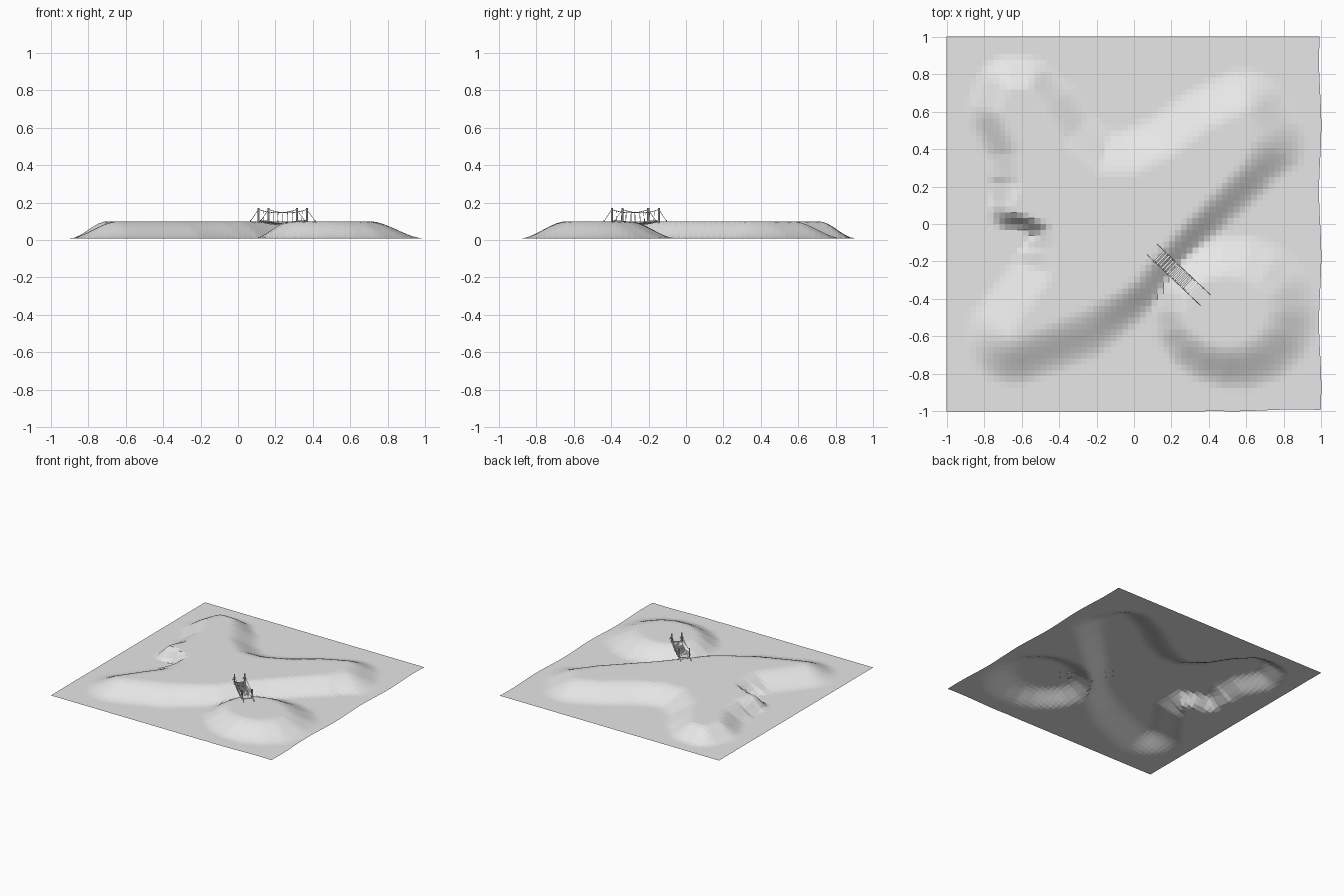
import bpy, bmesh, math
from mathutils import Vector

if "Cube" in bpy.data.objects:
    bpy.data.objects.remove(bpy.data.objects["Cube"])


def material(name, rgb):
    m = bpy.data.materials.new(name)
    m.diffuse_color = (*rgb, 1)
    m.use_nodes = True
    m.node_tree.nodes["Principled BSDF"].inputs["Base Color"].default_value = m.diffuse_color
    return m


GREY = material("plain grey", (0.8, 0.8, 0.8))


def make_object(name, bm):
    me = bpy.data.meshes.new(name)
    bm.to_mesh(me)
    bm.free()
    me.materials.append(GREY)
    ob = bpy.data.objects.new(name, me)
    bpy.context.collection.objects.link(ob)
    return ob


# Plateau rims: (x, y, slope width at that corner)
MAIN = [(-.64, -.60, .27), (-.3, -.46, .28), (-.1, -.36, .22), (0, -.29, .2), (.1, -.17, .18),
        (.25, 0, .18), (.57, .33, .22), (.63, .45, .3), (.58, .57, .27), (.42, .5, .26),
        (.2, .34, .27), (0, .25, .27), (-.2, .25, .26), (-.4, .42, .25), (-.5, .6, .23),
        (-.57, .71, .19), (-.66, .71, .2), (-.7, .6, .2), (-.6, .4, .2), (-.58, .2, .22),
        (-.66, .08, .12), (-.58, .05, .08), (-.44, .0, .12), (-.4, -.12, .25), (-.41, -.28, .25),
        (-.54, -.45, .25)]
HILL = [(.49 + .21 * math.cos(a), -.47 + .17 * math.sin(a), .25 + .05 * math.cos(a))
        for a in (i * math.tau / 16 for i in range(16))]


def rim_height(x, y, rim):
    """1 on the plateau, easing to 0 down its slope"""
    inside, best, width = False, 9, .2
    for (ax, ay, aw), (bx, by, bw) in zip(rim, rim[1:] + rim[:1]):
        if (ay > y) != (by > y) and x < ax + (y - ay) * (bx - ax) / (by - ay):
            inside = not inside
        dx, dy = bx - ax, by - ay
        t = max(0, min(1, ((x - ax) * dx + (y - ay) * dy) / (dx * dx + dy * dy)))
        d = math.hypot(x - ax - t * dx, y - ay - t * dy)
        if d < best:
            best, width = d, aw + (bw - aw) * t
    if inside:
        return 1
    t = min(1, best / width)
    return 1 - t * t * (3 - 2 * t)


# Terrain sheet
N = 64
BASE, TOP = .008, .1
bm = bmesh.new()
bmesh.ops.create_grid(bm, x_segments=N, y_segments=N, size=1)
for v in bm.verts:
    x, y = v.co.x, v.co.y
    v.co.z = BASE + (TOP - BASE) * max(rim_height(x, y, MAIN), rim_height(x, y, HILL))
    if x > .999:                                    # slightly wavy east edge
        v.co.x -= .006 + .006 * math.sin(9 * y)
    if y < -.999 and x > .4:
        v.co.y += .005 + .005 * math.sin(9 * x)
bm.verts.ensure_lookup_table()
make_object("terrain", bm)


# Rope bridge, laid out along `along` and `across` from its middle
MID = Vector((.239, -.271, 0))
along = Vector((.205, -.195, 0)).normalized()
across = Vector((-along.y, along.x, 0))
HALF, SIDE = .1415, .039


def at(u, s, z):
    return MID + along * u + across * s + Vector((0, 0, z))


def rod(bm, a, b, r, sides=6):
    d = b - a
    q = d.to_track_quat('Z', 'Y').to_matrix().to_4x4()
    q.translation = (a + b) / 2
    bmesh.ops.create_cone(bm, cap_ends=True, segments=sides, radius1=r, radius2=r,
                          depth=d.length, matrix=q)


def deck_z(u):
    return .082 + .018 * (u / HALF) ** 2


def rail_z(u):
    return .145 + .018 * (u / HALF) ** 2


posts, ropes, slats = bmesh.new(), bmesh.new(), bmesh.new()
STEPS = 16
us = [-HALF + 2 * HALF * i / STEPS for i in range(STEPS + 1)]
for s in (-SIDE, SIDE):
    for e in (-1, 1):
        rod(posts, at(e * HALF, s, .088), at(e * HALF, s, .172), .0055, 8)
        # anchor rope and stake
        rod(ropes, at(e * HALF, s, .163), at(e * (HALF + .06), s, .1), .0015)
        rod(posts, at(e * (HALF + .06), s, .094), at(e * (HALF + .06), s, .106), .003)
    for a, b in zip(us, us[1:]):
        rod(ropes, at(a, s, rail_z(a)), at(b, s, rail_z(b)), .0018)
        rod(ropes, at(a, s * .9, deck_z(a)), at(b, s * .9, deck_z(b)), .0015)
    for u in us[2:-1:2]:                            # hangers
        rod(ropes, at(u, s, rail_z(u)), at(u, s * .9, deck_z(u)), .001)

# Planks
for u in us:
    c = bmesh.ops.create_cube(slats, size=1)["verts"]
    for v in c:
        p = v.co.copy()
        v.co = at(u + p.x * .011, p.y * SIDE * 2, deck_z(u) + .003 + p.z * .004)

make_object("bridge_posts", posts)
make_object("bridge_ropes", ropes)
make_object("bridge_planks", slats)
